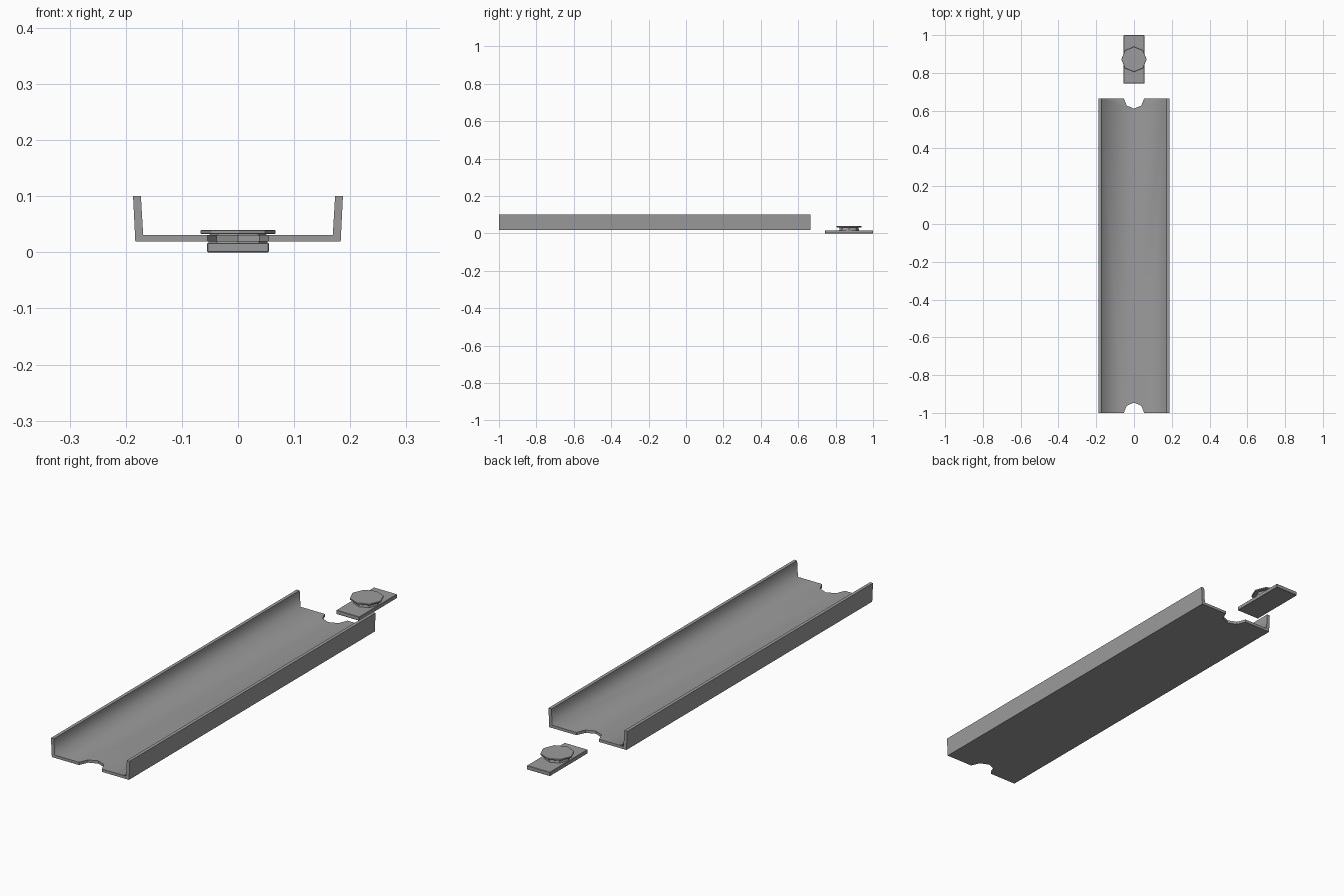
import bpy, bmesh
from math import pi
from mathutils import Matrix, Vector

default = bpy.data.objects.get("Cube")
if default:
    bpy.data.objects.remove(default, do_unlink=True)

grey = bpy.data.materials.new("plain grey")
grey.use_nodes = True
grey.diffuse_color = (0.33, 0.33, 0.33, 1)
grey.node_tree.nodes["Principled BSDF"].inputs["Base Color"].default_value = grey.diffuse_color

TRAY_FRONT, TRAY_BACK = -1.0, 0.665
KNOB_Y = 0.872


def add_object(name, bm):
    bmesh.ops.recalc_face_normals(bm, faces=bm.faces)
    mesh = bpy.data.meshes.new(name)
    bm.to_mesh(mesh)
    bm.free()
    mesh.materials.append(grey)
    obj = bpy.data.objects.new(name, mesh)
    bpy.context.collection.objects.link(obj)
    return obj


def octagon(name, y, z0, z1, r0, r1):
    bm = bmesh.new()
    place = Matrix.Translation((0, y, (z0 + z1) / 2)) @ Matrix.Rotation(pi / 2, 4, 'Z')
    bmesh.ops.create_cone(bm, cap_ends=True, segments=8, radius1=r0, radius2=r1,
                          depth=z1 - z0, matrix=place)
    return add_object(name, bm)


# Tray: U-shaped profile with slightly splayed walls, extruded along its length
half = [(0.183, 0.019), (0.187, 0.1), (0.173, 0.1), (0.169, 0.031)]
profile = half + [(-x, z) for x, z in reversed(half)]
bm = bmesh.new()
end = bm.faces.new([bm.verts.new((x, TRAY_FRONT, z)) for x, z in profile])
swept = bmesh.ops.extrude_face_region(bm, geom=[end], use_keep_orig=True)
bmesh.ops.translate(bm, verts=[v for v in swept["geom"] if isinstance(v, bmesh.types.BMVert)],
                    vec=Vector((0, TRAY_BACK - TRAY_FRONT, 0)))
tray = add_object("tray", bm)

# Octagonal notch in each end of the tray floor
for name, y in (("front_notch_cutter", TRAY_FRONT), ("back_notch_cutter", TRAY_BACK)):
    cutter = octagon(name, y, 0, 0.06, 0.054, 0.054)
    cutter.hide_render = True
    cut = tray.modifiers.new(name, 'BOOLEAN')
    cut.operation = 'DIFFERENCE'
    cut.solver = 'EXACT'
    cut.object = cutter
    bpy.context.view_layer.objects.active = tray
    bpy.ops.object.modifier_apply(modifier=cut.name)
    bpy.data.objects.remove(cutter, do_unlink=True)

# Soft shading only along the inside corners, between floor and walls
bm = bmesh.new()
bm.from_mesh(tray.data)
for face in bm.faces:
    face.smooth = True
for edge in bm.edges:
    a, b = (v.co for v in edge.verts)
    inside = all(abs(abs(p.x) - 0.169) < 0.001 and abs(p.z - 0.031) < 0.001 for p in (a, b))
    edge.smooth = inside and abs(a.y - b.y) > 1
bm.to_mesh(tray.data)
bm.free()

# Separate clip: base plate, neck and flat octagonal head
bm = bmesh.new()
bmesh.ops.create_cube(bm, size=1, matrix=Matrix.Translation((0, KNOB_Y, 0.0085))
                      @ Matrix.Diagonal((0.11, 0.256, 0.017, 1)))
bmesh.ops.bevel(bm, geom=bm.edges[:], offset=0.0015, segments=1, affect='EDGES')
add_object("clip_plate", bm)
octagon("clip_neck", KNOB_Y, 0.016, 0.034, 0.053, 0.05)
head = octagon("clip_head", KNOB_Y, 0.033, 0.0395, 0.067, 0.067)
rim = head.modifiers.new("rim", 'BEVEL')
rim.width = 0.001
rim.segments = 1
